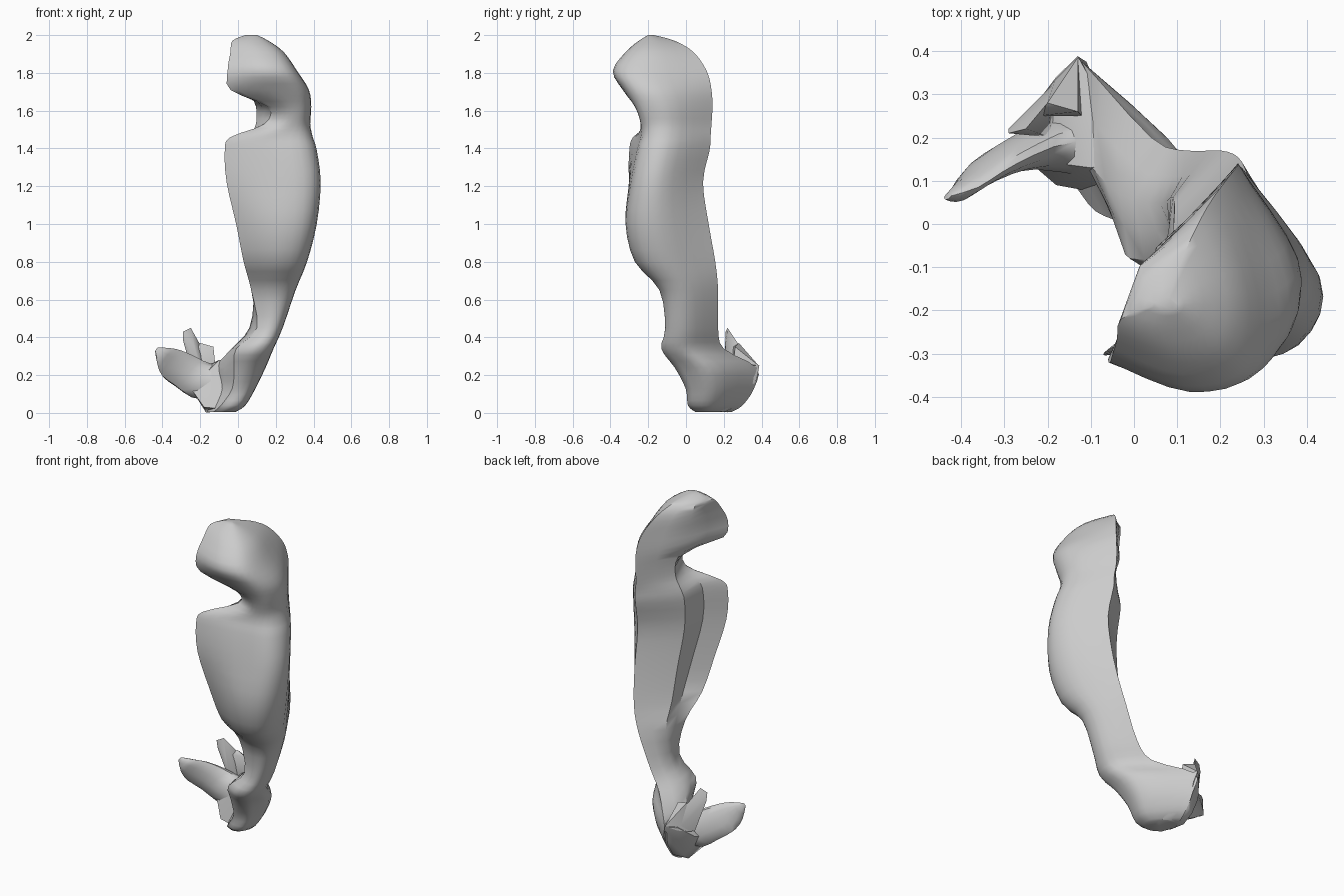
import bpy, bmesh, math
from mathutils import Vector as V

if "Cube" in bpy.data.objects:
    bpy.data.objects.remove(bpy.data.objects["Cube"])


def finish(name, bm, angle=40):
    bmesh.ops.recalc_face_normals(bm, faces=bm.faces)
    me = bpy.data.meshes.new(name)
    bm.to_mesh(me)
    bm.free()
    ob = bpy.data.objects.new(name, me)
    bpy.context.collection.objects.link(ob)
    bpy.ops.object.select_all(action='DESELECT')
    ob.select_set(True)
    bpy.context.view_layer.objects.active = ob
    bpy.ops.object.shade_smooth_by_angle(angle=math.radians(angle))
    return ob


def spline(pts, n):
    """Catmull-Rom through the points, n steps per span."""
    p = [pts[0]] + pts + [pts[-1]]
    out = []
    for i in range(1, len(p) - 2):
        a, b, c, d = p[i - 1:i + 3]
        for k in range(n):
            t = k / n
            out.append(0.5 * (2 * b + (c - a) * t + (2 * a - 5 * b + 4 * c - d) * t * t
                              + (3 * b - a - 3 * c + d) * t ** 3))
    return out + [pts[-1].copy()]


def loft(name, rings, angle=40):
    bm = bmesh.new()
    vs = [[bm.verts.new(p) for p in r] for r in rings]
    n = len(vs[0])
    for a, b in zip(vs, vs[1:]):
        for i in range(n):
            j = (i + 1) % n
            bm.faces.new((a[i], a[j], b[j], b[i]))
    bm.faces.new(vs[0])
    bm.faces.new(vs[-1])
    return finish(name, bm, angle)


def hull(name, pts):
    bm = bmesh.new()
    for p in pts:
        bm.verts.new(p)
    bmesh.ops.convex_hull(bm, input=bm.verts)
    return finish(name, bm, 50)


# Main body: height, front-left edge xy, front y, right x, back edge xy
levels = [
    (0.005, -.13, .08, .05, -.02, -.13, .24),
    (0.04, -.09, .03, .01, .03, -.12, .30),
    (0.13, -.03, .00, .00, .08, -.12, .36),
    (0.24, -.02, -.04, -.06, .13, -.12, .375),
    (0.34, -.01, -.08, -.13, .18, .04, .20),
    (0.45, .10, -.08, -.11, .23, .12, .17),
    (0.65, .07, -.09, -.14, .30, .20, .17),
    (0.80, .03, -.20, -.27, .36, .24, .155),
    (1.00, -.01, -.26, -.32, .41, .26, .12),
    (1.22, -.06, -.30, -.30, .43, .26, .09),
    (1.39, -.07, -.30, -.27, .41, .25, .125),
    (1.46, -.04, -.28, -.25, .39, .25, .13),
    (1.53, .14, -.20, -.24, .375, .24, .135),
    (1.62, .16, -.24, -.27, .38, .24, .14),
    (1.71, -.04, -.30, -.335, .37, .24, .135),
    (1.81, -.055, -.32, -.388, .31, .22, .11),
    (1.91, -.04, -.27, -.32, .24, .17, .04),
    (1.97, -.03, -.22, -.25, .16, .12, -.06),
    (2.00, .04, -.19, -.20, .10, .08, -.17),
]


def mix(a, b, t):
    return a + (b - a) * t


def section(z, ax, ay, y0, x1, ex, ey):
    a, e = V((ax, ay, z)), V((ex, ey, z))
    outer = [a, V((mix(ax, x1, .5), y0, z)),
             V((mix(ax, x1, .91), mix(y0, ey, .09), z)),
             V((x1, mix(y0, ey, .45), z)), e]
    # the back ridge stays in line where the notch cuts the front edge
    b = V((.04, -.26, z)) if 1.5 < z < 1.65 else a
    d = (e - b)
    n = V((-d.y, d.x, 0)).normalized()
    inner = (b + e) / 2 + n * min(.05, .2 * d.length)
    hollow = inner.lerp(a, .5) - n * (.055 if .7 < z < 1.48 else .0)
    return spline(outer, 4) + [e.lerp(inner, .5), inner, hollow]


columns = [spline(list(c), 3) for c in zip(*[section(*l) for l in levels])]
loft("curved_body", [list(r) for r in zip(*columns)])

# Foot that turns back and to the left
hull("foot_heel", [
    (-.18, .09, .03), (-.17, .22, .003), (-.07, .07, .02), (-.05, .2, .005),
    (-.13, .31, .05), (-.18, .28, .05), (-.11, .375, .18), (-.13, .388, .25),
    (-.18, .34, .24), (-.06, .26, .25), (-.05, .14, .27), (-.1, .13, .28),
    (-.24, .26, .17), (-.25, .15, .13)])

# Long rounded prong: centre xyz, half width, half height
prong = []
path = [(-.08, .17, .17, .07, .13), (-.19, .19, .17, .075, .11), (-.28, .16, .22, .06, .10),
        (-.35, .12, .26, .05, .09), (-.39, .085, .295, .04, .06), (-.43, .065, .335, .01, .015)]
for x, y, z, w, h in path:
    s = []
    for k in range(12):
        t = math.tau * k / 12
        s.append(V((x + .5 * w * math.cos(t) + .5 * h * math.sin(t),
                    y + .85 * w * math.cos(t), z + .8 * h * math.sin(t))))
    prong.append(s)
loft("long_prong", [list(r) for r in zip(*[spline(list(c), 2) for c in zip(*prong)])])

# Short ragged point behind the long prong
hull("short_point", [
    (-.25, .22, .45), (-.29, .21, .43), (-.29, .22, .38), (-.23, .21, .35),
    (-.24, .26, .2), (-.19, .2, .2), (-.2, .28, .36), (-.18, .33, .23)])
# Rim joining the point to the heel
hull("heel_rim", [
    (-.22, .25, .35), (-.2, .28, .37), (-.13, .26, .35), (-.12, .25, .25),
    (-.13, .385, .25), (-.18, .34, .22), (-.23, .27, .2)])
